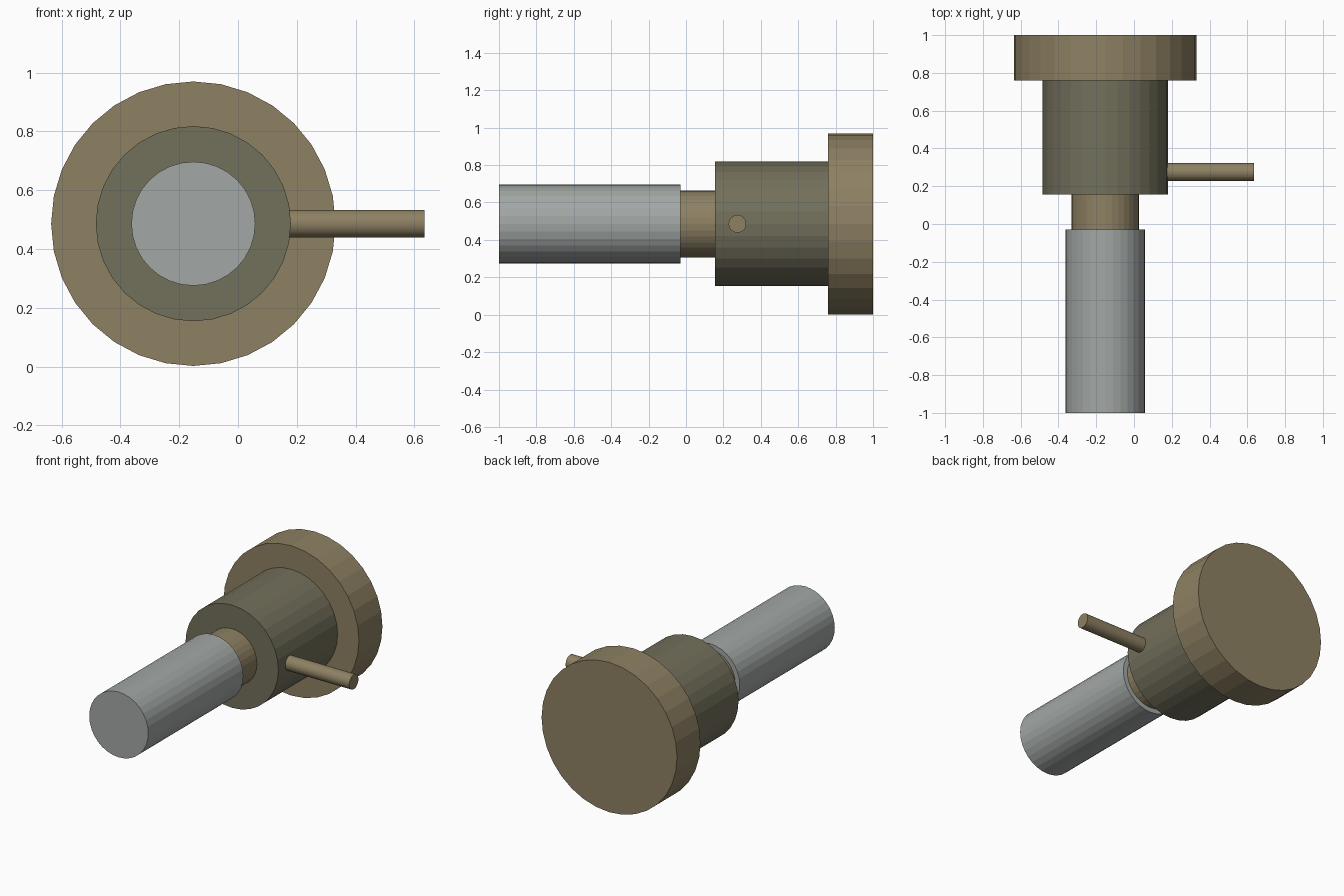
import bpy
from math import pi

if "Cube" in bpy.data.objects:
    bpy.data.objects.remove(bpy.data.objects["Cube"])

CX, CZ = -0.152, 0.486   # main axis, running along y


def material(name, rgb):
    m = bpy.data.materials.new(name)
    m.diffuse_color = (*rgb, 1)
    m.use_nodes = True
    m.node_tree.nodes["Principled BSDF"].inputs["Base Color"].default_value = m.diffuse_color
    return m


tan = material("tan", (0.27, 0.22, 0.125))
olive = material("olive", (0.17, 0.16, 0.105))
steel = material("pale_grey", (0.36, 0.39, 0.375))


def cylinder(name, radius, start, end, mat, axis="y", across=0.0):
    """Flat-shaded 32-sided cylinder between two positions on an axis."""
    mid = (start + end) / 2
    if axis == "y":
        loc, rot = (CX, mid, CZ), (pi / 2, 0, 0)
    else:
        loc, rot = (mid, across, CZ), (0, pi / 2, 0)
    bpy.ops.mesh.primitive_cylinder_add(
        vertices=32, radius=radius, depth=end - start, location=loc, rotation=rot)
    ob = bpy.context.object
    ob.name = name
    ob.data.materials.append(mat)
    return ob


# Stepped round parts along the main axis
cylinder("handle", 0.211, -1.0, -0.03, steel)
cylinder("neck", 0.179, -0.03, 0.155, tan)
cylinder("body", 0.332, 0.155, 0.76, olive)
cylinder("head", 0.484, 0.76, 1.0, tan)

# Thin side peg
cylinder("side_peg", 0.047, 0.16, 0.635, tan, axis="x", across=0.275)
